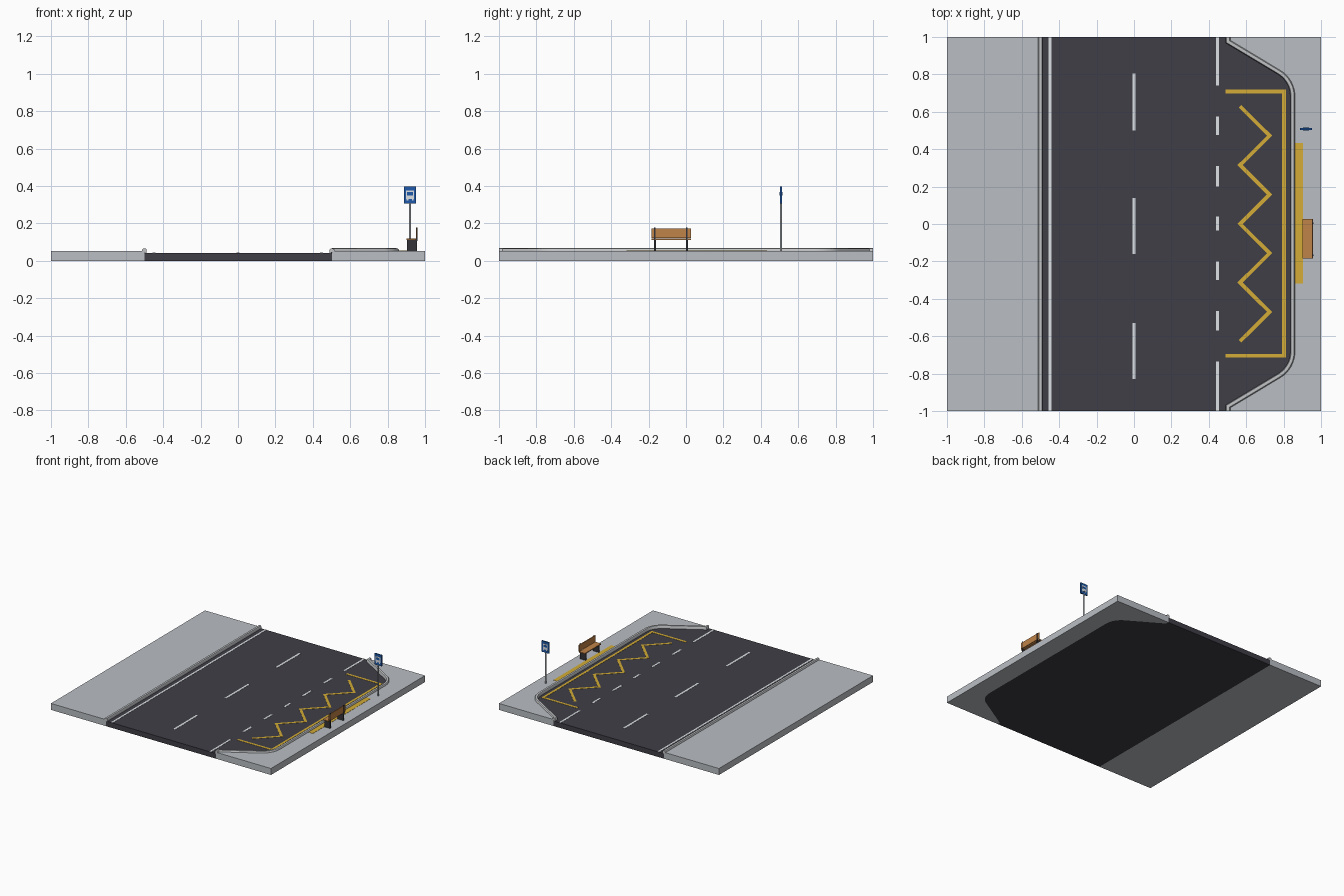
import bpy, bmesh, math
from mathutils import Vector

if "Cube" in bpy.data.objects:
    bpy.data.objects.remove(bpy.data.objects["Cube"])

ROAD, PAVE = 0.042, 0.053


def mat(name, r, g, b):
    m = bpy.data.materials.new(name)
    m.diffuse_color = tuple(((c / 255 + 0.055) / 1.055) ** 2.4 for c in (r, g, b)) + (1,)
    m.use_nodes = True
    m.node_tree.nodes["Principled BSDF"].inputs["Base Color"].default_value = m.diffuse_color
    return m


ASPHALT = mat("asphalt", 62, 62, 70)
PAVING = mat("paving grey", 186, 190, 195)
KERB = mat("kerb grey", 194, 196, 198)
WHITE = mat("marking white", 222, 226, 230)
YELLOW = mat("marking yellow", 212, 172, 54)
WOOD = mat("bench wood", 192, 132, 72)
IRON = mat("bench dark metal", 52, 52, 57)
BLUE = mat("sign blue", 30, 90, 170)
STEEL = mat("pole steel", 160, 164, 168)


def finish(name, bm, material):
    bmesh.ops.recalc_face_normals(bm, faces=bm.faces)
    me = bpy.data.meshes.new(name)
    bm.to_mesh(me)
    bm.free()
    me.materials.append(material)
    ob = bpy.data.objects.new(name, me)
    bpy.context.collection.objects.link(ob)
    return ob


def prism(name, outline, z0, z1, material):
    bm = bmesh.new()
    face = bm.faces.new([bm.verts.new((x, y, z0)) for x, y in outline])
    new = bmesh.ops.extrude_face_region(bm, geom=[face])["geom"]
    bmesh.ops.translate(bm, vec=(0, 0, z1 - z0), verts=[v for v in new if isinstance(v, bmesh.types.BMVert)])
    return finish(name, bm, material)


def box(name, x0, x1, y0, y1, z0, z1, material):
    return prism(name, [(x0, y0), (x1, y0), (x1, y1), (x0, y1)], z0, z1, material)


def offset(path, d):
    """Shift a polyline to its right by d, with mitred corners."""
    pts = [Vector(p) for p in path]
    out = []
    for i, p in enumerate(pts):
        dirs = []
        if i > 0:
            dirs.append((p - pts[i - 1]).normalized())
        if i < len(pts) - 1:
            dirs.append((pts[i + 1] - p).normalized())
        norms = [Vector((t.y, -t.x)) for t in dirs]
        n = sum(norms, Vector((0, 0))).normalized()
        out.append(p + n * d / n.dot(norms[0]))
    return out


def ribbon(name, path, width, z, material):
    edge = offset(path, width / 2) + offset(path, -width / 2)[::-1]
    return prism(name, edge, z - 0.001, z + 0.0015, material)


def kerb(name, path):
    profile = [(-0.012, 0.040), (-0.012, 0.058), (-0.008, 0.065), (0, 0.067),
               (0.008, 0.065), (0.013, 0.058), (0.013, 0.050)]
    bm = bmesh.new()
    rails = [[bm.verts.new((p.x, p.y, z)) for p in offset(path, d)] for d, z in profile]
    for a, b in zip(rails, rails[1:] + rails[:1]):
        for i in range(len(path) - 1):
            bm.faces.new((a[i], a[i + 1], b[i + 1], b[i]))
    for end in (0, -1):
        bm.faces.new([r[end] for r in rails])
    ob = finish(name, bm, KERB)
    bpy.ops.object.select_all(action="DESELECT")
    ob.select_set(True)
    bpy.context.view_layer.objects.active = ob
    bpy.ops.object.shade_smooth_by_angle(angle=math.radians(40))


# Bay edge: short straight, taper, rounded corner, then mirrored in y
slope = math.radians(31)
radius = 0.15
edge_x, start = 0.848, Vector((0.502, -0.975))
corner_y = start.y + (edge_x - start.x) * math.tan(slope)
turn = math.pi / 2 - slope
cy = corner_y + radius * math.tan(turn / 2)
half = [Vector((0.502, -1)), start]
for i in range(9):
    a = -turn * (1 - i / 8)
    half.append(Vector((edge_x - radius + radius * math.cos(a), cy + radius * math.sin(a))))
# the path runs towards +y, so its right side is the pavement
bay = half + [Vector((p.x, -p.y)) for p in reversed(half)]

# Ground slabs and kerbs
prism("road", [(-0.5, 1), (-0.5, -1)] + bay, 0, ROAD, ASPHALT)
prism("bay_pavement", [(1, 1), (1, -1)] + bay, 0, PAVE, PAVING)
box("far_pavement", -1, -0.5, -1, 1, 0, PAVE, PAVING)
kerb("bay_kerb", bay)
kerb("far_kerb", [(-0.5, 1), (-0.5, -1)])

# White road lines
ribbon("left_edge_line", [(-0.448, -1), (-0.448, 1)], 0.016, ROAD, WHITE)
for y0, y1 in [(0.50, 0.805), (-0.16, 0.14), (-0.83, -0.53)]:
    ribbon("centre_dash", [(0, y0), (0, y1)], 0.018, ROAD, WHITE)
for y0, y1 in [(0.74, 1), (0.475, 0.575), (0.20, 0.31), (-0.035, 0.04),
               (-0.30, -0.20), (-0.57, -0.465), (-1, -0.735)]:
    ribbon("bay_dash", [(0.447, y0), (0.447, y1)], 0.016, ROAD, WHITE)

# Yellow bay markings and waiting strip
ribbon("bay_box_line", [(0.49, -0.705), (0.802, -0.705), (0.802, 0.708), (0.49, 0.708)], 0.02, ROAD, YELLOW)
zigzag = [(0.725 if i % 2 else 0.567, -0.627 + i * 0.157) for i in range(9)]
ribbon("bay_zigzag", zigzag, 0.02, ROAD, YELLOW)
box("waiting_strip", 0.862, 0.903, -0.317, 0.432, PAVE - 0.001, PAVE + 0.0015, YELLOW)

# Bench
box("bench_seat", 0.90, 0.953, -0.185, 0.027, 0.111, 0.119, WOOD)
back = box("bench_back", 0.951, 0.958, -0.185, 0.027, 0.121, 0.173, WOOD)
for y in (-0.166, 0.005):
    box("bench_leg", 0.904, 0.957, y - 0.005, y + 0.005, PAVE, 0.112, IRON)
    box("bench_back_post", 0.953, 0.961, y - 0.004, y + 0.004, 0.105, 0.177, IRON)

# Stop sign pole and panel with a small bus pictogram on both sides
sx, sy = 0.92, 0.508
ring = [(sx + 0.006 * math.cos(k * math.pi / 6), sy + 0.006 * math.sin(k * math.pi / 6)) for k in range(12)]
prism("sign_pole", ring, PAVE, 0.31, STEEL)
box("sign_panel", sx - 0.033, sx + 0.033, sy - 0.005, sy + 0.005, 0.305, 0.396, BLUE)
for s in (-1, 1):
    def plate(name, x, w, z0, z1, depth, material):
        y0, y1 = sorted((sy + s * 0.004, sy + s * depth))
        box(name, sx + x - w / 2, sx + x + w / 2, y0, y1, z0, z1, material)
    plate("bus_icon_body", 0, 0.044, 0.330, 0.376, 0.0062, WHITE)
    plate("bus_icon_window", 0, 0.032, 0.350, 0.367, 0.0072, BLUE)
    for x in (-0.014, 0.014):
        plate("bus_icon_wheel", x, 0.009, 0.322, 0.331, 0.0062, WHITE)
